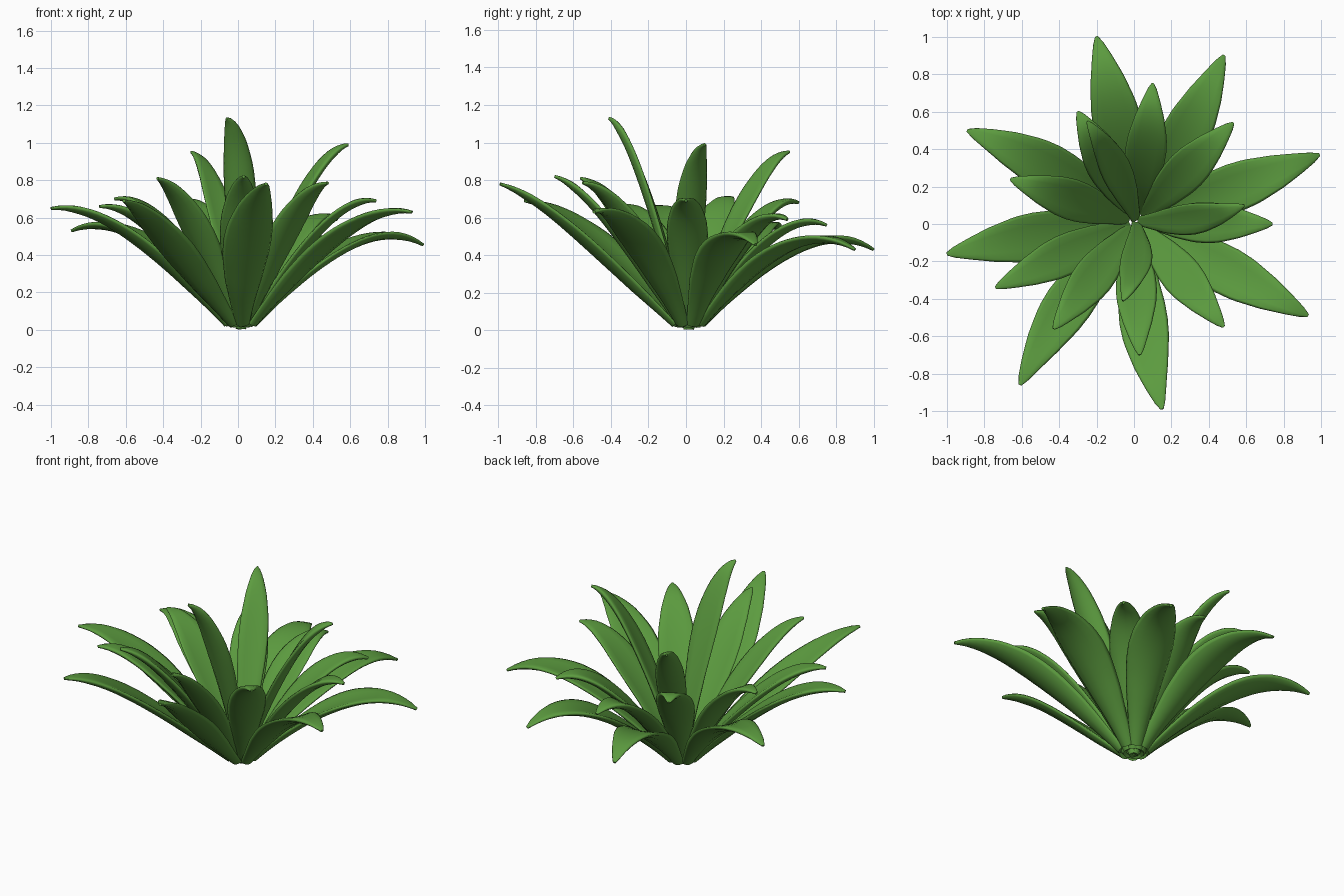
import bpy, bmesh, math
from mathutils import Vector

if "Cube" in bpy.data.objects:
    bpy.data.objects.remove(bpy.data.objects["Cube"])

green = bpy.data.materials.new("leaf_green")
green.diffuse_color = (0.107, 0.33, 0.05, 1)
green.use_nodes = True
green.node_tree.nodes["Principled BSDF"].inputs["Base Color"].default_value = green.diffuse_color

# leaf tips: x, y, z, upward bow at mid-length, sideways bend (+ = anticlockwise from above)
OUTER = [(-.20, 1.00, .43, .17, -.01), (.48, .90, .43, .17, -.015), (.99, .37, .455, .17, -.01),
         (.93, -.49, .63, .13, 0), (.15, -.99, .78, .05, -.035), (-.61, -.86, .69, .07, -.04),
         (-1.0, -.16, .65, .12, -.01), (-.89, .50, .53, .155, -.03)]
MIDDLE = [(.10, .75, .56, .145, -.005), (.53, .54, .59, .145, 0), (.74, 0, .69, .13, 0),
          (.48, -.55, .785, .11, 0), (.03, -.70, .82, .08, -.01), (-.43, -.56, .81, .09, 0),
          (-.74, -.34, .66, .11, 0), (-.66, .24, .70, .13, 0), (-.30, .60, .68, .145, 0)]
INNER = [(-.25, .55, .95, .14, -.02), (.59, .10, .99, .15, -.03), (-.06, -.41, 1.13, .16, .035)]

# half-width along the leaf as (t, fraction of the maximum)
WIDTHS = [(0, .30), (.1, .47), (.25, .76), (.4, .96), (.5, 1), (.6, .95), (.75, .71), (.88, .42), (.96, .22), (1, .07)]


def width_at(t):
    for (a, wa), (b, wb) in zip(WIDTHS, WIDTHS[1:]):
        if t <= b:
            return wa + (wb - wa) * (t - a) / (b - a)
    return WIDTHS[-1][1]


def leaf(name, tip, bow, bend, width, base_r, base_z, roll, steps=24, sides=12):
    """Arching blade with a hooked tip and a lens-shaped, slightly troughed section."""
    tip = Vector(tip)
    out = Vector((tip.x - .02, tip.y - .02, 0)).normalized()
    base = Vector((.015, .015, base_z)) + out * base_r
    side = Vector((-out.y, out.x, 0))
    up = Vector((0, 0, 1))

    def path(t):
        arch = 4 * bow * t * (1 - t) + .033 * 9.5 * t ** 3 * (1 - t)
        return base.lerp(tip, t) + up * arch + side * (4 * bend * t * (1 - t))

    bm = bmesh.new()
    rings = []
    for i in range(steps + 1):
        t = i / steps
        p = path(t)
        tan = (path(t + .01) - path(t - .01)).normalized()
        across = (side - tan * side.dot(tan)).normalized()
        nor = tan.cross(across)
        # turn the blade a little about its own length
        s = across * math.cos(roll * t) + nor * math.sin(roll * t)
        n = nor * math.cos(roll * t) - across * math.sin(roll * t)
        w = width * .5 * width_at(t)
        thick = .020 * min(1, .4 + 4 * (1 - t)) * min(1, .6 + 2 * t)
        ring = []
        for k in range(sides):
            a = 2 * math.pi * k / sides
            u = math.cos(a)
            lift = w * .32 * (1 - .5 * t) * (u * u - .5)
            ring.append(bm.verts.new(p + s * (w * u) + n * (thick * math.sin(a) + lift)))
        rings.append(ring)
    for r0, r1 in zip(rings, rings[1:]):
        for k in range(sides):
            j = (k + 1) % sides
            bm.faces.new((r0[k], r0[j], r1[j], r1[k]))
    bm.faces.new(rings[0])
    bm.faces.new(rings[-1])
    bmesh.ops.recalc_face_normals(bm, faces=bm.faces)
    for f in bm.faces:
        f.smooth = len(f.verts) == 4
    me = bpy.data.meshes.new(name)
    bm.to_mesh(me)
    bm.free()
    me.materials.append(green)
    bpy.context.collection.objects.link(bpy.data.objects.new(name, me))


# three whorls of leaves
for label, tips, width, r, z, roll in (("outer_leaf", OUTER, .26, .075, .03, 0),
                                       ("middle_leaf", MIDDLE, .22, .045, .022, 0),
                                       ("inner_leaf", INNER, .17, .012, .008, .3)):
    for i, (x, y, h, bow, bend) in enumerate(tips):
        leaf(f"{label}_{i + 1}", (x, y, h), bow, bend, width, r, z, roll)
